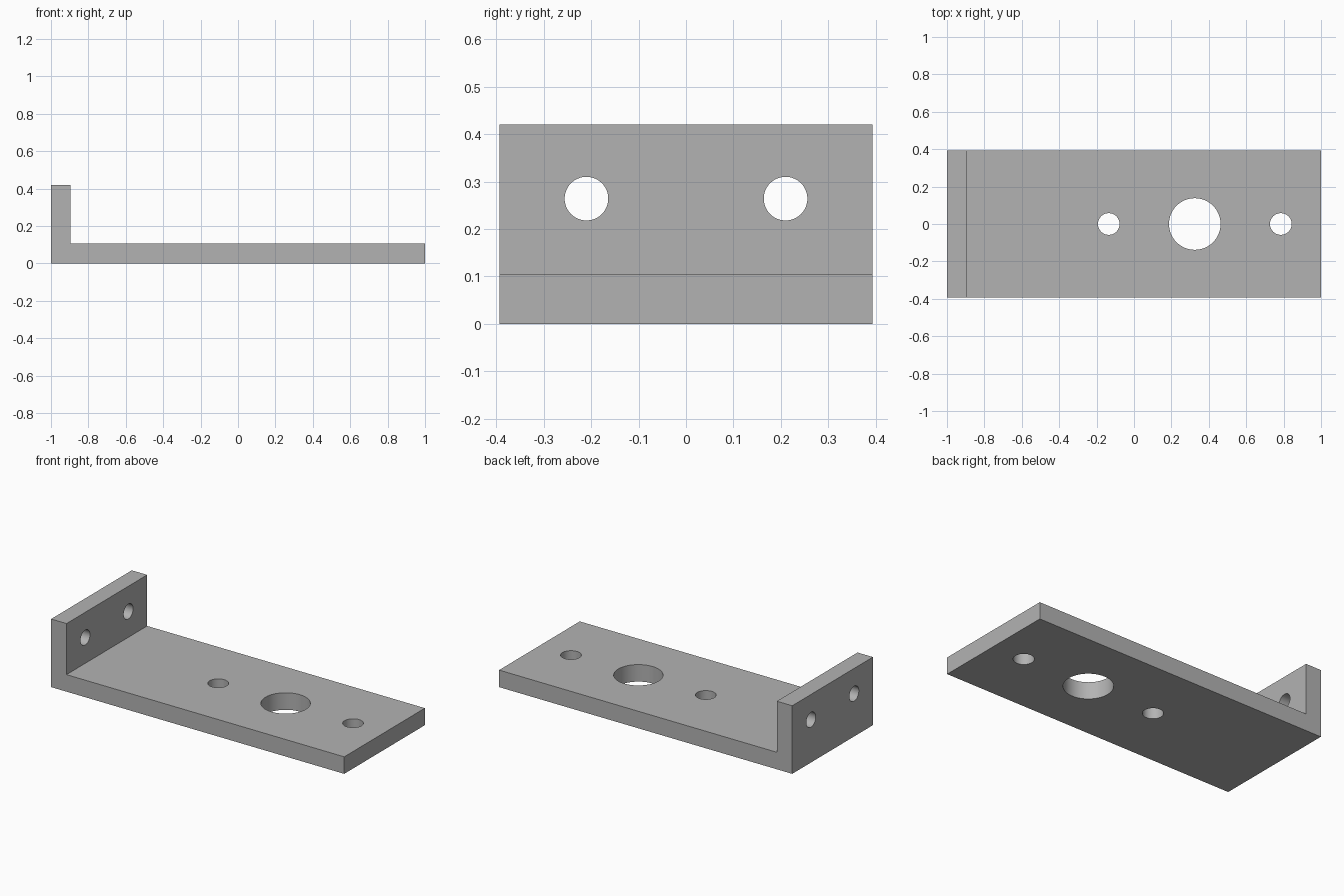
import bpy
import math

cube = bpy.data.objects.get("Cube")
if cube:
    bpy.data.objects.remove(cube, do_unlink=True)

HALF_WIDTH = 0.393
THICK = 0.105
HEIGHT = 0.42

grey = bpy.data.materials.new("plain grey")
grey.use_nodes = True
colour = (0.45, 0.45, 0.45, 1)
grey.diffuse_color = colour
grey.node_tree.nodes["Principled BSDF"].inputs["Base Color"].default_value = colour

# L-shaped bracket: a side profile extruded across the width
profile = [(-1, 0), (1, 0), (1, THICK), (THICK - 1, THICK),
           (THICK - 1, HEIGHT), (-1, HEIGHT)]
n = len(profile)
verts = [(x, y, z) for y in (-HALF_WIDTH, HALF_WIDTH) for x, z in profile]
faces = [tuple(range(n)), tuple(reversed(range(n, 2 * n)))]
faces += [(i, i + n, (i + 1) % n + n, (i + 1) % n) for i in range(n)]
mesh = bpy.data.meshes.new("angle_bracket")
mesh.from_pydata(verts, [], faces)
mesh.materials.append(grey)
bracket = bpy.data.objects.new("angle_bracket", mesh)
bpy.context.collection.objects.link(bracket)


def drill(name, radius, location, tilt=0):
    """Cut a round through hole in the bracket."""
    bpy.ops.mesh.primitive_cylinder_add(vertices=64, radius=radius, depth=0.4,
                                        location=location, rotation=(0, tilt, 0))
    cutter = bpy.context.object
    cutter.name = name + "_cutter"
    cutter.data.materials.append(grey)
    cutter.hide_render = True
    cut = bracket.modifiers.new(name, 'BOOLEAN')
    cut.operation = 'DIFFERENCE'
    cut.solver = 'EXACT'
    cut.object = cutter
    bpy.ops.object.select_all(action='DESELECT')
    bracket.select_set(True)
    bpy.context.view_layer.objects.active = bracket
    bpy.ops.object.modifier_apply(modifier=cut.name)
    bpy.data.objects.remove(cutter, do_unlink=True)


# Base plate: large bore between two bolt holes
BORE_X = 0.325
drill("center_bore", 0.138, (BORE_X, 0, THICK / 2))
for side in (-1, 1):
    drill("base_hole", 0.058, (BORE_X + side * 0.46, 0, THICK / 2))
    # Upright flange: a pair of mounting holes
    drill("flange_hole", 0.046, (THICK / 2 - 1, side * 0.21, 0.264), math.pi / 2)

# Smooth hole walls, crisp plate edges
bpy.ops.object.shade_smooth_by_angle(angle=math.radians(30))
